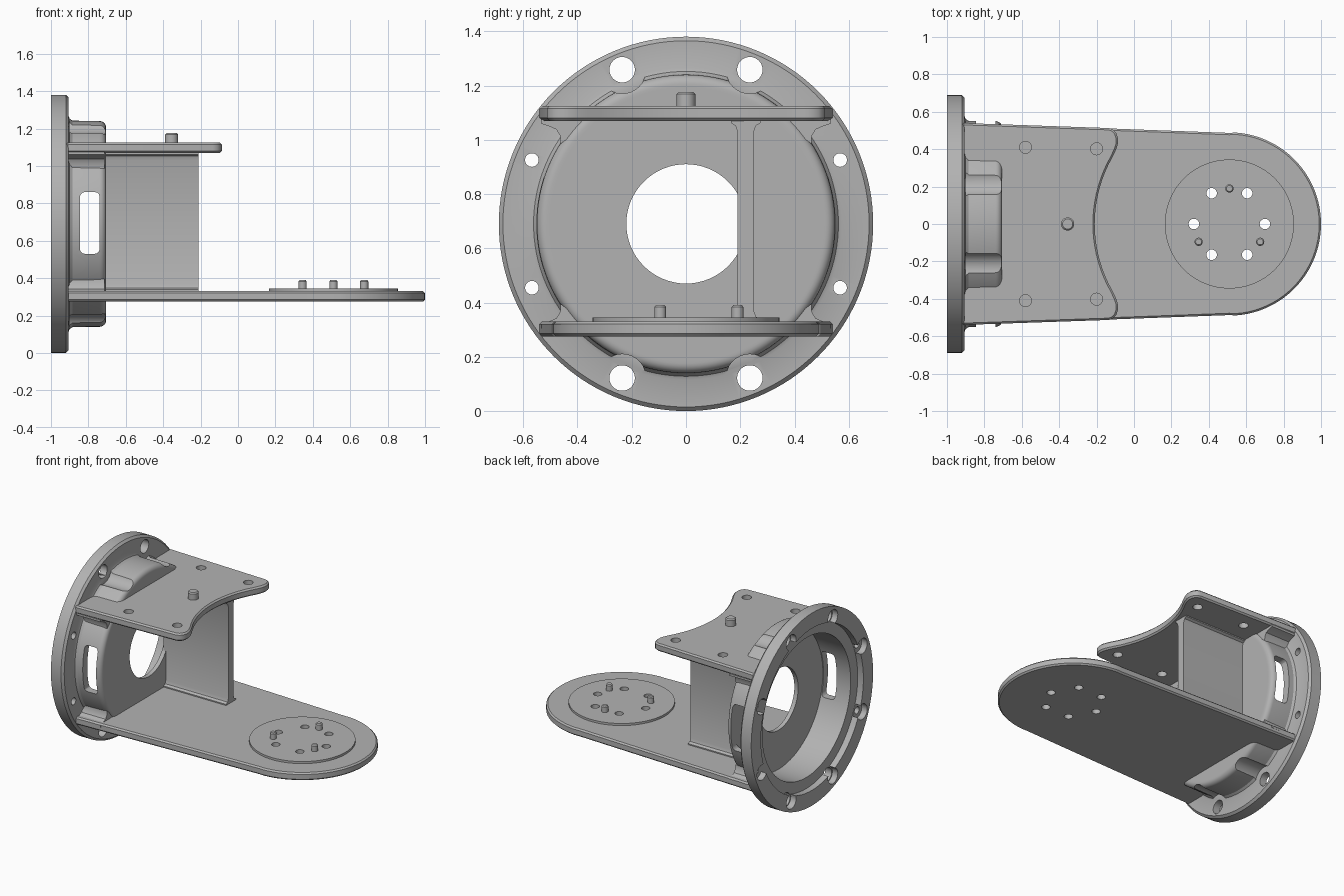
import bpy, bmesh
from math import sin, cos, pi, radians, sqrt
from mathutils import Matrix, Vector

old = bpy.data.objects.get("Cube")
if old:
    bpy.data.objects.remove(old, do_unlink=True)

grey = bpy.data.materials.new("grey metal")
grey.use_nodes = True
grey.diffuse_color = (0.45, 0.45, 0.45, 1)
grey.node_tree.nodes["Principled BSDF"].inputs["Base Color"].default_value = (0.45, 0.45, 0.45, 1)

CZ = 0.69              # height of the housing axis
DISC_X = 0.51          # centre of the round end
TOP_Z, LOW_Z, THICK = 1.07, 0.275, 0.055


def finish(name, bm):
    bmesh.ops.recalc_face_normals(bm, faces=bm.faces)
    mesh = bpy.data.meshes.new(name)
    bm.to_mesh(mesh)
    bm.free()
    mesh.materials.append(grey)
    obj = bpy.data.objects.new(name, mesh)
    bpy.context.scene.collection.objects.link(obj)
    return obj


def lathe(name, profile, axis="X", at=(0, 0, 0), n=96):
    """Capped solid of revolution from (distance along axis, radius)."""
    bm = bmesh.new()
    rings = []
    for d, r in profile:
        ring = []
        for i in range(n):
            a = 2 * pi * i / n
            u, v = r * cos(a), r * sin(a)
            co = (d, u, v) if axis == "X" else (u, v, d)
            ring.append(bm.verts.new(Vector(co) + Vector(at)))
        rings.append(ring)
    for p, q in zip(rings, rings[1:]):
        for i in range(n):
            j = (i + 1) % n
            bm.faces.new((p[i], p[j], q[j], q[i]))
    bm.faces.new(rings[0])
    bm.faces.new(rings[-1])
    return finish(name, bm)


def prism(name, outline, vec):
    """Extrude a closed 3D outline along a vector."""
    bm = bmesh.new()
    face = bm.faces.new([bm.verts.new(p) for p in outline])
    new = bmesh.ops.extrude_face_region(bm, geom=[face])["geom"]
    bmesh.ops.translate(bm, vec=vec, verts=[g for g in new if isinstance(g, bmesh.types.BMVert)])
    return finish(name, bm)


def apply(obj, mod):
    bpy.context.view_layer.objects.active = obj
    bpy.ops.object.modifier_apply(modifier=mod.name)


def bevel(obj, width):
    mod = obj.modifiers.new("bevel", "BEVEL")
    mod.width, mod.segments = width, 1
    mod.limit_method, mod.angle_limit = "ANGLE", radians(40)
    apply(obj, mod)


def cut(obj, cutter, keep=False):
    mod = obj.modifiers.new("cut", "BOOLEAN")
    mod.operation, mod.solver, mod.object = "DIFFERENCE", "EXACT", cutter
    apply(obj, mod)
    if not keep:
        bpy.data.objects.remove(cutter, do_unlink=True)


def rod_x(x0, x1, r, y, z, n=32):
    return lathe("cutter", [(x0, r), (x1, r)], "X", (0, y, z), n)


def rod_z(name, z0, z1, r, x, y, n=32):
    return lathe(name, [(z0, r), (z1, r)], "Z", (x, y, 0), n)


# Flange and cup as one turned body with a rounded front rim
profile = [(-1, 0.69), (-0.92, 0.69), (-0.905, 0.675), (-0.905, 0.575), (-0.9, 0.562), (-0.885, 0.552)]
profile += [(-0.74 + 0.035 * sin(a), 0.515 + 0.035 * cos(a)) for a in [pi / 2 * k / 6 for k in range(7)]]
profile += [(-0.705, 0.505)]
housing = lathe("flanged_housing", profile, "X", (0, 0, CZ), 128)

# Stepped bore, open at the back, and centre hole
bore = lathe("bore_cutter", [(-1.1, 0.58), (-0.955, 0.58), (-0.955, 0.5), (-0.735, 0.5)], "X", (0, 0, CZ))
bore.hide_render = True
cut(housing, bore, keep=True)
cut(housing, rod_x(-0.8, -0.6, 0.22, 0, CZ, 64))

# Bolt holes, their pockets at the back and clearances beside the cup
for k in range(8):
    a = radians(22.5 + 45 * k)
    y, z = 0.615 * cos(a), CZ + 0.615 * sin(a)
    large = abs(sin(a)) > 0.7
    cut(housing, rod_x(-1.1, -0.8 if large else -0.88, 0.047 if large else 0.025, y, z))
    cut(housing, rod_x(-1.1, -0.957, 0.055, y, z))
    if large:
        cut(housing, rod_x(-0.9, -0.6, 0.088, y, z))

# Side windows through the cup wall
slot = []
for sx, sz, start in ((1, 1, 0), (-1, 1, 90), (-1, -1, 180), (1, -1, 270)):
    for k in range(4):
        a = radians(start + 30 * k)
        slot.append((-0.7925 + sx * 0.0275 + 0.025 * cos(a), -0.8, 0.695 + sz * 0.14 + 0.025 * sin(a)))
cut(housing, prism("cutter", slot, (0, 1.6, 0)))

# Flared corners where the cup wall meets the plates
flare = [(0.36, 0.385), (0.43, 0.32), (0.462, 0.295), (0.464, 0.325), (0.478, 0.348), (0.505, 0.36), (0.535, 0.37), (0.535, 0.385)]
for sy, side in ((1, "left"), (-1, "right")):
    for sz, level in ((1, "upper"), (-1, "lower")):
        pts = [(-0.91, sy * y, CZ + sz * z) for y, z in flare]
        cut(prism(f"{level}_{side}_flare", pts, (0.195, 0, 0)), bore, keep=True)

# Lower arm: tapered plate with a round end
half = [(-0.92, 0.54), (0.51, 0.487)]
outline = [(x, -y, LOW_Z) for x, y in half]
outline += [(DISC_X + 0.49 * cos(a), 0.49 * sin(a), LOW_Z) for a in [radians(-86 + 4 * k) for k in range(44)]]
outline += [(x, y, LOW_Z) for x, y in reversed(half)]
arm = prism("lower_arm", outline, (0, 0, THICK))
bevel(arm, 0.01)

# Upper plate with a concave end concentric with the disc
side = [(-0.92, 0.54), (-0.135, 0.513), (-0.112, 0.505), (-0.095, 0.487), (-0.086, 0.46), (-0.086, 0.43), (-0.095, 0.4)]
arc = [0.36 - 0.04 * k for k in range(19)]
outline = [(x, y, TOP_Z) for x, y in side]
outline += [(DISC_X - sqrt(0.72 ** 2 - y * y), y, TOP_Z) for y in arc]
outline += [(x, -y, TOP_Z) for x, y in reversed(side)]
top = prism("upper_plate", outline, (0, 0, THICK))
bevel(top, 0.01)
for x, y in ((-0.58, 0.41), (-0.2, 0.402)):
    for s in (1, -1):
        cut(top, rod_z("cutter", 1, 1.2, 0.032, x, s * y))
for plate in (arm, top):
    cut(plate, bore, keep=True)

# Upright web between the plates, with flared ends
half_web = [(0.055, TOP_Z + 0.01), (0.055, 1.062), (0.038, 1.052), (0.03, 1.03)]
floor, mid = LOW_Z + THICK, (TOP_Z + LOW_Z + THICK) / 2
right = half_web + [(w, 2 * mid - z) for w, z in reversed(half_web)]
pts = [(-0.725, 0.22 + w, z) for w, z in right] + [(-0.725, 0.22 - w, z) for w, z in reversed(right)]
prism("upright_web", pts, (0.515, 0, 0))

# Mounting disc with six through holes
disc = rod_z("mounting_disc", floor - 0.01, 0.345, 0.345, DISC_X, 0, 96)
for k in range(6):
    x, y = DISC_X + 0.19 * cos(k * pi / 3), 0.19 * sin(k * pi / 3)
    for part in (arm, disc):
        cut(part, rod_z("cutter", 0.2, 0.5, 0.028, x, y))

# Locating pins
for k in range(3):
    a = radians(90 + 120 * k)
    pin = [(0.32, 0.022), (0.383, 0.022), (0.39, 0.016)]
    lathe(f"disc_pin_{k + 1}", pin, "Z", (DISC_X + 0.19 * cos(a), 0.19 * sin(a), 0), 24)
lathe("upper_pin", [(1.1, 0.035), (1.168, 0.035), (1.176, 0.027)], "Z", (-0.355, 0, 0), 32)

bpy.data.objects.remove(bore, do_unlink=True)

# Smooth round walls, keep machined edges crisp
bpy.ops.object.select_all(action="DESELECT")
for obj in bpy.context.scene.objects:
    if obj.type == "MESH":
        obj.select_set(True)
        bpy.context.view_layer.objects.active = obj
bpy.ops.object.shade_smooth_by_angle(angle=radians(30))
